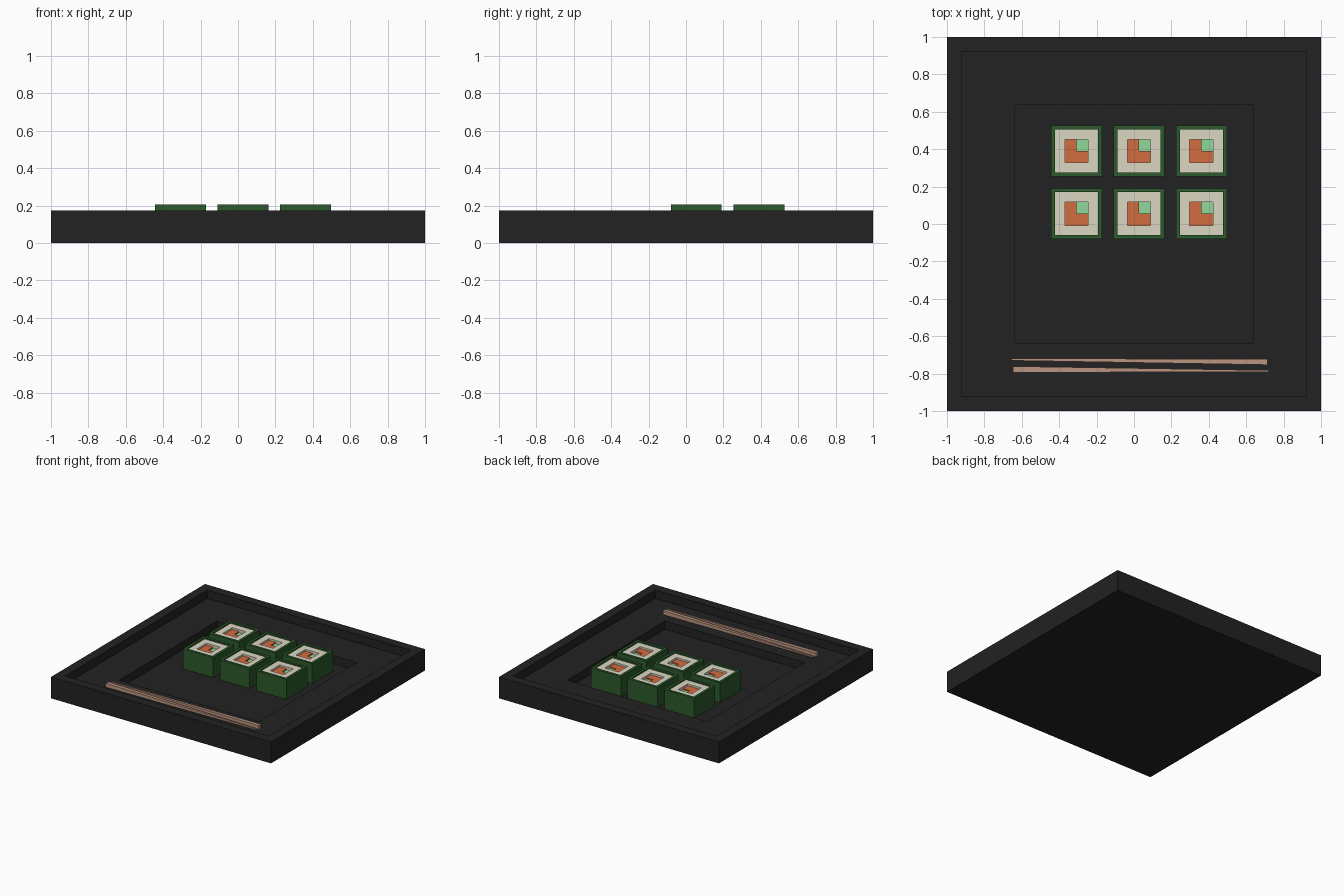
import bpy, bmesh

if "Cube" in bpy.data.objects:
    bpy.data.objects.remove(bpy.data.objects["Cube"])


def material(name, color):
    m = bpy.data.materials.new(name)
    m.diffuse_color = (*color, 1)
    m.use_nodes = True
    m.node_tree.nodes["Principled BSDF"].inputs["Base Color"].default_value = m.diffuse_color
    return m


BLACK = material("black_lacquer", (0.016, 0.016, 0.016))
GREEN = material("seaweed", (0.025, 0.10, 0.025))
RICE = material("rice", (0.72, 0.68, 0.55))
ORANGE = material("salmon", (0.65, 0.15, 0.05))
LIGHT = material("cucumber", (0.28, 0.70, 0.33))
WOOD = material("wood", (0.50, 0.30, 0.22))


def add(name, verts, faces, mat):
    me = bpy.data.meshes.new(name)
    me.from_pydata(verts, [], faces)
    bm = bmesh.new()
    bm.from_mesh(me)
    bmesh.ops.recalc_face_normals(bm, faces=bm.faces)
    bm.to_mesh(me)
    bm.free()
    me.materials.append(mat)
    ob = bpy.data.objects.new(name, me)
    bpy.context.collection.objects.link(ob)
    return ob


def square_profile(name, rings, mat, cx=0, cy=0, closed=False):
    """Stack square rings (half width, z); cap both ends or join them up."""
    verts = [(cx + sx * h, cy + sy * h, z) for h, z in rings
             for sx, sy in ((-1, -1), (1, -1), (1, 1), (-1, 1))]
    n = len(rings)
    faces = []
    for i in range(n if closed else n - 1):
        a, b = 4 * i, 4 * ((i + 1) % n)
        faces += [(a + k, a + (k + 1) % 4, b + (k + 1) % 4, b + k) for k in range(4)]
    if not closed:
        faces += [(0, 1, 2, 3), tuple(range(4 * n - 4, 4 * n))]
    return add(name, verts, faces, mat)


HEX = [(0, 3, 2, 1), (4, 5, 6, 7), (0, 1, 5, 4), (1, 2, 6, 5), (2, 3, 7, 6), (3, 0, 4, 7)]


def box(name, x0, x1, y0, y1, z0, z1, mat):
    verts = [(x, y, z) for z in (z0, z1) for x, y in ((x0, y0), (x1, y0), (x1, y1), (x0, y1))]
    return add(name, verts, HEX, mat)


# Tray with raised rim and a sunken middle
FLOOR, SHELF, TOP = 0.04, 0.107, 0.175
square_profile("tray", [(1, 0), (1, TOP), (0.923, TOP), (0.923, SHELF),
                        (0.635, SHELF), (0.635, FLOOR)], BLACK)

# Six square rolls: seaweed wrap, rice ring and three strips of filling
for x in (-0.307, 0.027, 0.36):
    for y in (0.055, 0.39):
        def ring(name, outer, inner, top, mat):
            square_profile(name, [(outer, FLOOR), (outer, top), (inner, top), (inner, FLOOR)],
                           mat, x, y, True)
        ring("seaweed_wrap", 0.136, 0.115, 0.205, GREEN)
        ring("rice", 0.115, 0.062, 0.195, RICE)
        f = 0.062
        box("salmon_long", x - f, x + f, y - f, y, FLOOR, 0.18, ORANGE)
        box("salmon_short", x - f, x, y, y + f, FLOOR, 0.18, ORANGE)
        box("cucumber", x, x + f, y, y + f, FLOOR, 0.17, LIGHT)


# Tapered chopsticks lying in opposite directions
def chopstick(name, x0, y0, r0, x1, y1, r1):
    verts = []
    for x, y, r in ((x0, y0, r0), (x1, y1, r1)):
        verts += [(x, y + a * r, SHELF + 0.016 + b * r)
                  for a, b in ((-1, -1), (1, -1), (1, 1), (-1, 1))]
    add(name, verts, HEX, WOOD)


chopstick("chopstick_back", -0.655, -0.725, 0.005, 0.715, -0.737, 0.016)
chopstick("chopstick_front", -0.647, -0.777, 0.016, 0.722, -0.787, 0.005)
